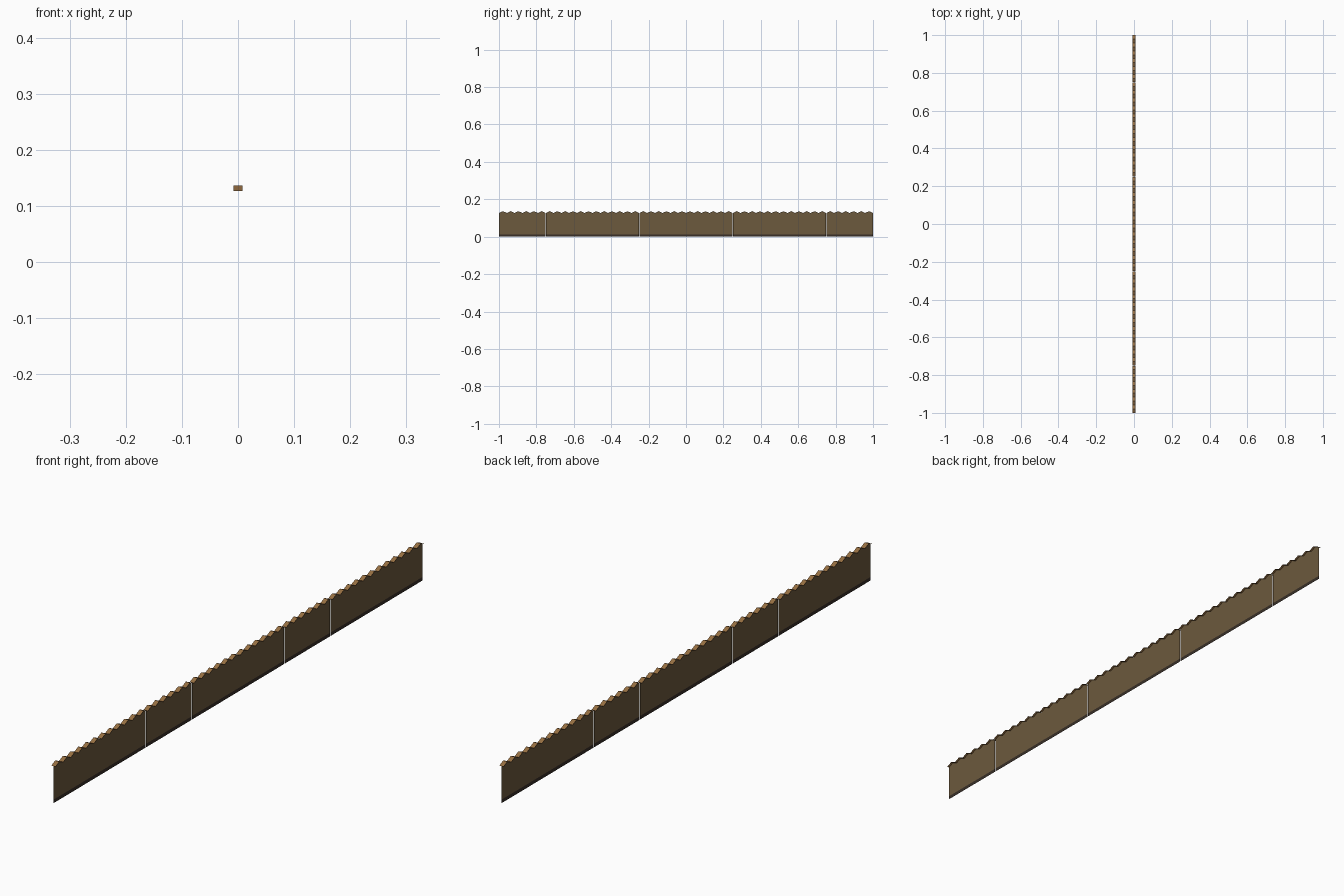
import bpy

if "Cube" in bpy.data.objects:
    bpy.data.objects.remove(bpy.data.objects["Cube"])

def material(name, rgb):
    m = bpy.data.materials.new(name)
    m.diffuse_color = (*rgb, 1)
    m.use_nodes = True
    m.node_tree.nodes["Principled BSDF"].inputs["Base Color"].default_value = m.diffuse_color
    return m

WOOD = material("wall brown", (0.15, 0.10, 0.047))
BASE = material("dark base brown", (0.04, 0.028, 0.02))
CAP = material("cap tan", (0.31, 0.16, 0.055))

PANELS, TEETH = 8, 6
LENGTH = 2 / PANELS
LOW, HIGH, HALF = 0.127, 0.1365, 0.008
BASE_H = 0.012
GAP = 0.0006

def build(name, verts, faces, mat):
    me = bpy.data.meshes.new(name)
    me.from_pydata(verts, [], faces)
    me.materials.append(mat)
    ob = bpy.data.objects.new(name, me)
    bpy.context.collection.objects.link(ob)

for p in range(PANELS):
    y0, y1 = -1 + p * LENGTH + GAP, -1 + (p + 1) * LENGTH - GAP
    n = TEETH * 2
    crest = [(y0 + (y1 - y0) * i / n, HIGH if i % 2 else LOW) for i in range(n + 1)]

    # paper-thin wall panel with a toothed top
    v = [(0, y, z) for y, z in crest] + [(0, y, BASE_H) for y, z in crest]
    build("wall_panel", v, [(i, n + 1 + i, n + 2 + i, i + 1) for i in range(n)], WOOD)

    # dark strip along the ground
    build("base_strip", [(0, y0, 0), (0, y1, 0), (0, y1, BASE_H), (0, y0, BASE_H)],
          [(0, 1, 2, 3)], BASE)

    # zigzag cap ribbon
    v = [(-HALF, y, z) for y, z in crest] + [(HALF, y, z) for y, z in crest]
    build("zigzag_cap", v, [(i, n + 1 + i, n + 2 + i, i + 1) for i in range(n)], CAP)
